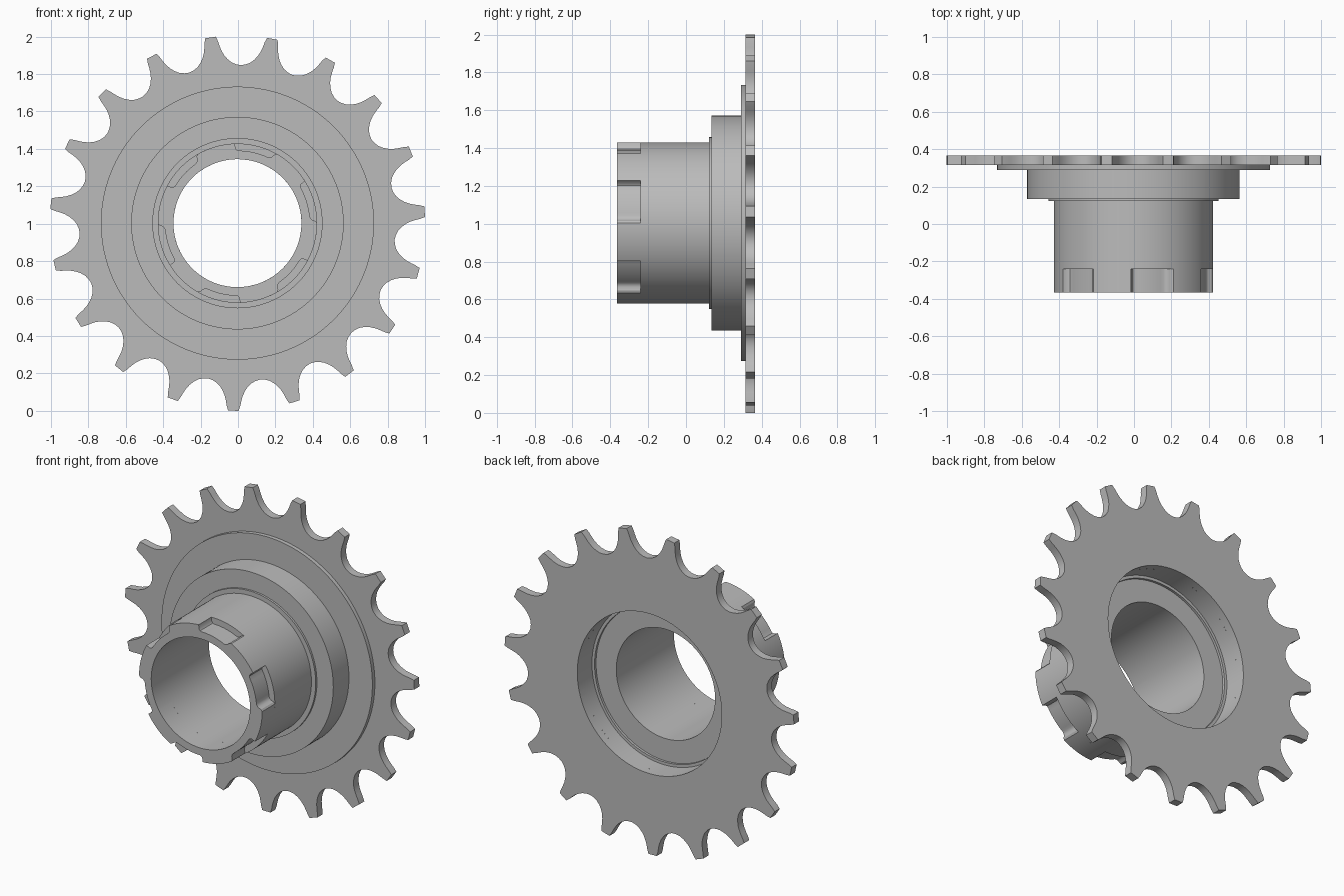
import bpy, bmesh
from math import radians, degrees, sin, cos, atan2, hypot

if "Cube" in bpy.data.objects:
    bpy.data.objects.remove(bpy.data.objects["Cube"])

CX, CZ = -0.003, 1.003      # axis of the part
BORE, RECESS, SLEEVE = 0.342, 0.5, 0.426
BACK, PLATE, NOTCH_END, FRONT = 0.365, 0.315, -0.24, -0.365

steel = bpy.data.materials.new("plain_grey_steel")
steel.use_nodes = True
grey = (0.5, 0.5, 0.5, 1)
steel.diffuse_color = grey
steel.node_tree.nodes["Principled BSDF"].inputs["Base Color"].default_value = grey


def sweep(name, angles, sections, closed):
    """Join sections, each a (radius per angle, y) pair, around the axis."""
    bm = bmesh.new()
    loops = []
    for radii, y in sections:
        if not isinstance(radii, list):
            radii = [radii] * len(angles)
        loops.append([bm.verts.new((CX + r * cos(radians(a)), y, CZ + r * sin(radians(a))))
                      for a, r in zip(angles, radii)])
    pairs = list(zip(loops, loops[1:]))
    if closed:
        pairs.append((loops[-1], loops[0]))
    n = len(angles)
    for a, b in pairs:
        for i in range(n):
            j = (i + 1) % n
            bm.faces.new((a[i], a[j], b[j], b[i]))
    bmesh.ops.recalc_face_normals(bm, faces=bm.faces)
    mesh = bpy.data.meshes.new(name)
    bm.to_mesh(mesh)
    bm.free()
    mesh.materials.append(steel)
    obj = bpy.data.objects.new(name, mesh)
    bpy.context.collection.objects.link(obj)
    bpy.ops.object.select_all(action='DESELECT')
    obj.select_set(True)
    bpy.context.view_layer.objects.active = obj
    bpy.ops.object.shade_smooth_by_angle(angle=radians(32))
    return obj


# Toothed plate: half a tooth gap as (sideways, outward), mirrored and repeated
TEETH = 19
half_gap = [(0.025, 0.849), (0.05, 0.859), (0.072, 0.876), (0.09, 0.896),
            (0.105, 0.92), (0.116, 0.945), (0.125, 0.97), (0.137, 0.994)]
gap = [(-t, r) for t, r in reversed(half_gap)] + [(0, 0.845)] + half_gap
angles, radii = [], []
for k in range(TEETH):
    middle = 3.5 + (k + 0.5) * 360 / TEETH
    for t, r in gap:
        angles.append(middle + degrees(atan2(t, r)))
        radii.append(hypot(t, r))
sweep("toothed_plate", angles,
      [(radii, PLATE), (radii, BACK), (RECESS, BACK), (RECESS, PLATE)], True)

# Stepped hub with a bored sleeve and a recess at the back
profile = [(0.73, PLATE), (0.73, 0.29), (0.568, 0.29), (0.568, 0.135),
           (0.455, 0.135), (0.455, 0.122), (SLEEVE, 0.122), (SLEEVE, NOTCH_END),
           (BORE, NOTCH_END), (BORE, 0.205), (0.482, 0.205), (0.482, 0.22),
           (RECESS, 0.22), (RECESS, PLATE)]
sweep("stepped_hub", [i * 3 for i in range(120)], profile, False)

# Sleeve end with six notches, each sloped at one side and steep at the other
FLOOR = 0.388
notch = [(0, SLEEVE), (1.5, 0.418), (2.5, 0.4), (4, 0.391), (5.5, FLOOR)]
notch += [(a, FLOOR) for a in range(8, 30, 3)]
notch += [(30.5, 0.391), (31.5, 0.4), (31.9, SLEEVE)]
notch += [(a, SLEEVE) for a in range(35, 60, 3)]
angles = [k * 60 + a for k in range(6) for a, r in notch]
radii = [r for k in range(6) for a, r in notch]
sweep("notched_sleeve_end", angles,
      [(radii, NOTCH_END), (radii, FRONT), (BORE, FRONT), (BORE, NOTCH_END)], True)
